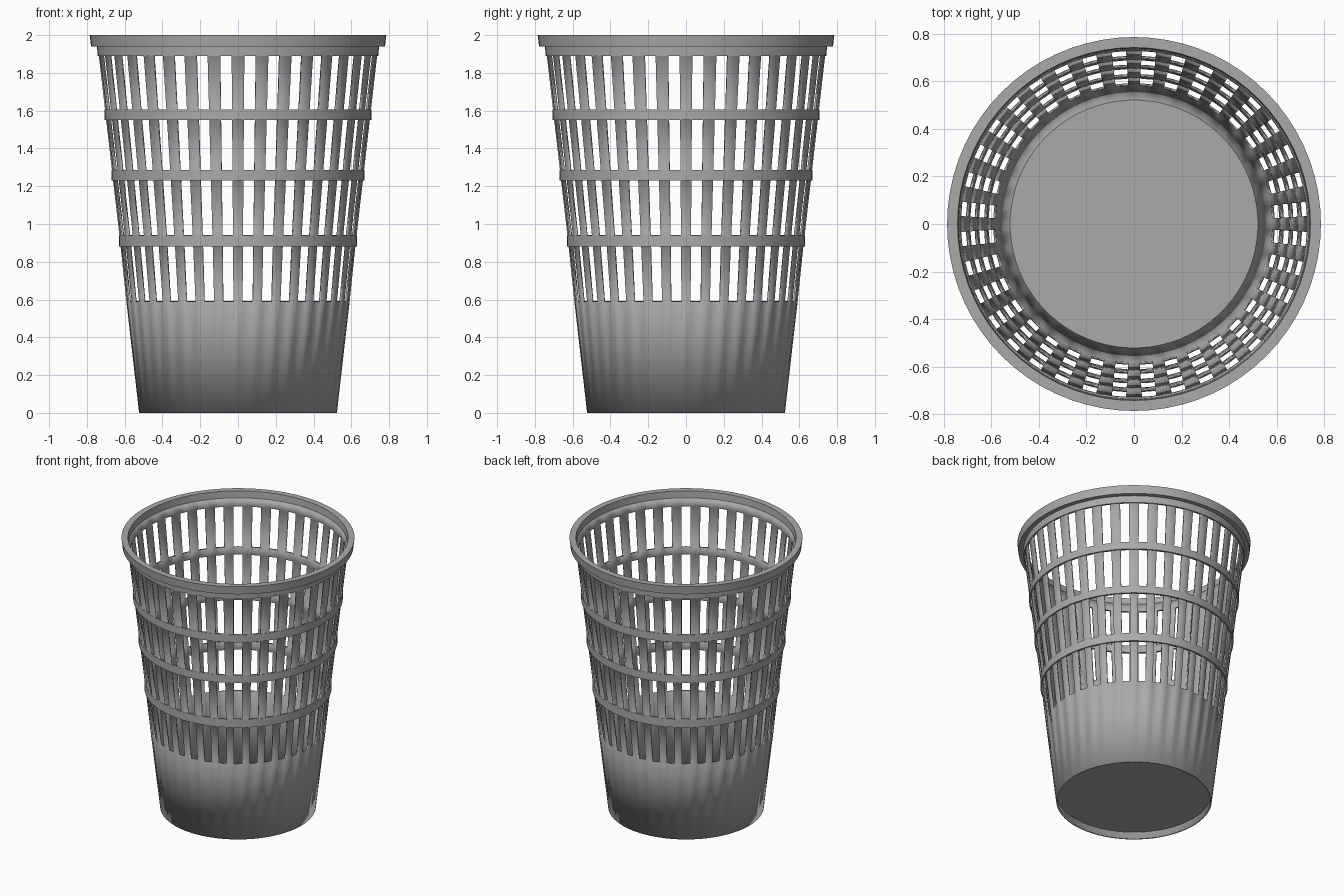
import bpy, bmesh, math

if "Cube" in bpy.data.objects:
    bpy.data.objects.remove(bpy.data.objects["Cube"])

SLATS = 36
STEP = 2 * math.pi / SLATS

grey = bpy.data.materials.new("grey plastic")
grey.diffuse_color = (0.40, 0.40, 0.40, 1)
grey.use_nodes = True
grey.node_tree.nodes["Principled BSDF"].inputs["Base Color"].default_value = grey.diffuse_color


def radius(z):
    """Outer radius of the tapered wall at height z."""
    return 0.524 + 0.1145 * z


def finish(bm, name):
    bmesh.ops.recalc_face_normals(bm, faces=bm.faces)
    me = bpy.data.meshes.new(name)
    bm.to_mesh(me)
    bm.free()
    me.materials.append(grey)
    ob = bpy.data.objects.new(name, me)
    bpy.context.collection.objects.link(ob)
    bpy.ops.object.select_all(action='DESELECT')
    ob.select_set(True)
    bpy.context.view_layer.objects.active = ob
    bpy.ops.object.shade_smooth_by_angle(angle=math.radians(30))
    return ob


def ring(name, profile, n=72):
    """Revolve a closed (r, z) profile around the z axis."""
    bm = bmesh.new()
    loops = []
    for i in range(n):
        a = 2 * math.pi * i / n
        loops.append([bm.verts.new((r * math.cos(a), r * math.sin(a), z)) for r, z in profile])
    for i in range(n):
        p, q = loops[i], loops[(i + 1) % n]
        for j in range(len(profile)):
            k = (j + 1) % len(profile)
            bm.faces.new((p[j], q[j], q[k], p[k]))
    return finish(bm, name)


# Tapered wall with four rows of slots; slat edges set the columns
levels = [0, 0.59, 0.88, 0.94, 1.23, 1.285, 1.55, 1.605, 1.89, 1.95]
slot_rows = {1, 3, 5, 7}
bm = bmesh.new()
rows = []
for z in levels:
    slat_half = STEP * (0.45 + 0.04 * z) / 2
    r = radius(z) - (0.003 if z > 0.6 else 0)
    row = []
    for i in range(SLATS):
        for s in (-1, 1):
            a = i * STEP + s * slat_half
            row.append(bm.verts.new((r * math.cos(a), r * math.sin(a), z)))
    rows.append(row)
n = SLATS * 2
for j in range(len(levels) - 1):
    for i in range(n):
        if j in slot_rows and i % 2 == 1:
            continue
        k = (i + 1) % n
        bm.faces.new((rows[j][i], rows[j][k], rows[j + 1][k], rows[j + 1][i]))
wall = finish(bm, "slotted_wall")
mod = wall.modifiers.new("thickness", 'SOLIDIFY')
mod.thickness = 0.011
mod.offset = -1

# Hoops around the slats
for i, (lo, hi) in enumerate([(0.88, 0.94), (1.23, 1.285), (1.55, 1.605)]):
    r = radius((lo + hi) / 2) + 0.002
    ring(f"hoop_{i + 1}", [(r, lo), (r, hi), (r - 0.013, hi), (r - 0.013, lo)])

# Collar and overhanging rim
ring("collar", [(0.743, 1.89), (0.747, 1.95), (0.734, 1.95), (0.731, 1.89)])
ring("rim", [(0.778, 1.94), (0.785, 2.0), (0.741, 2.0), (0.736, 1.94)])

# Floor, raised slightly above the foot edge
bm = bmesh.new()
bmesh.ops.create_cone(bm, cap_ends=True, segments=72, radius1=0.525, radius2=0.526, depth=0.012)
bmesh.ops.translate(bm, verts=bm.verts, vec=(0, 0, 0.06))
finish(bm, "floor")
